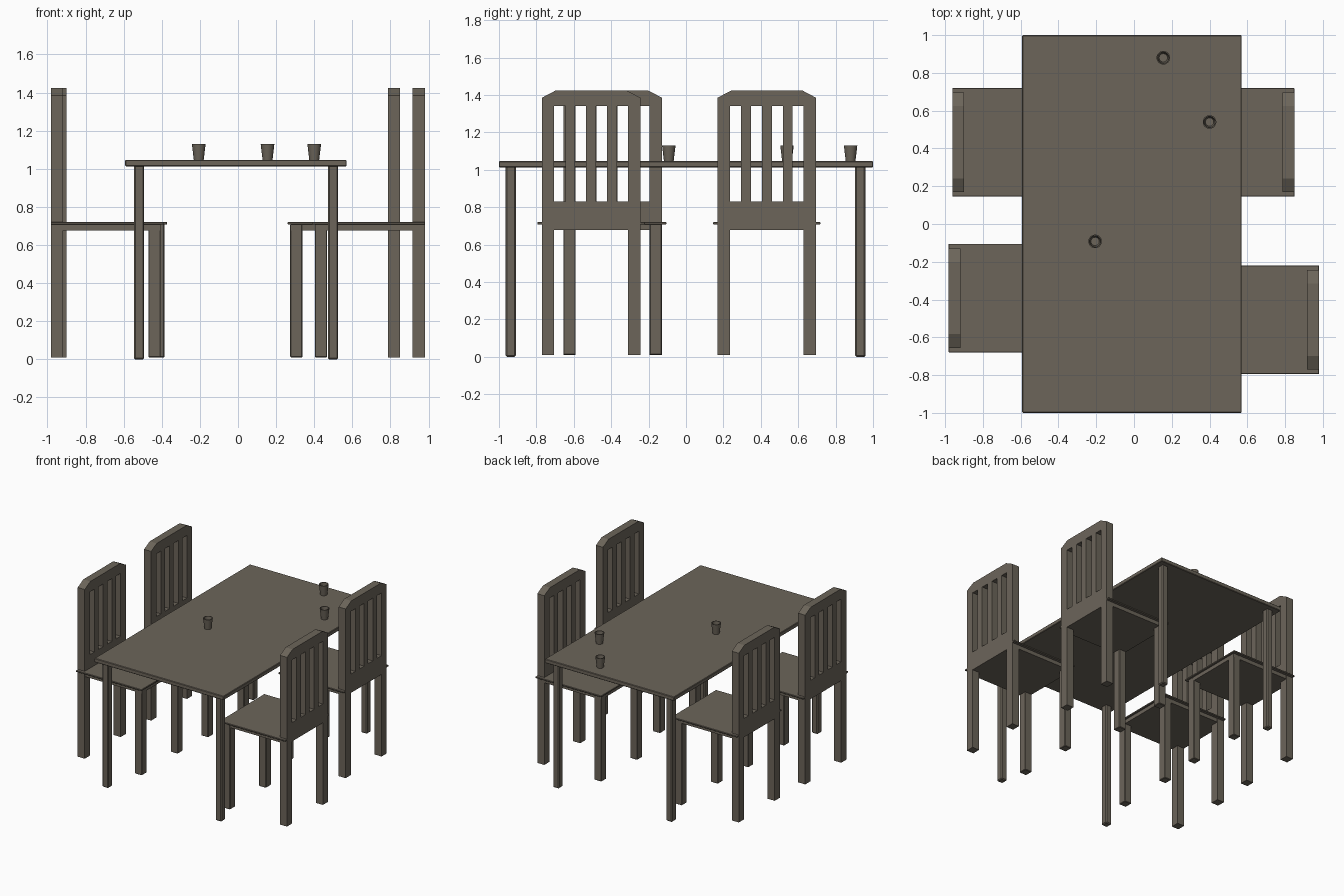
import bpy, bmesh
from mathutils import Matrix, Vector

cube = bpy.data.objects.get("Cube")
if cube:
    bpy.data.objects.remove(cube, do_unlink=True)

wood = bpy.data.materials.new("grey brown wood")
wood.use_nodes = True
COLOUR = (0.15, 0.13, 0.102, 1)
wood.diffuse_color = COLOUR
bsdf = next(n for n in wood.node_tree.nodes if n.type == 'BSDF_PRINCIPLED')
bsdf.inputs["Base Color"].default_value = COLOUR
bsdf.inputs["Roughness"].default_value = 0.8


def add_object(name, mesh):
    mesh.materials.clear()
    mesh.materials.append(wood)
    ob = bpy.data.objects.new(name, mesh)
    bpy.context.collection.objects.link(ob)
    return ob


def box(name, x, y, z, bevel=0.004):
    """Box from (low, high) pairs, with slightly eased edges."""
    lo = Vector(min(p) for p in (x, y, z))
    hi = Vector(max(p) for p in (x, y, z))
    bm = bmesh.new()
    bmesh.ops.create_cube(bm, size=1)
    for v in bm.verts:
        v.co = [lo[i] if v.co[i] < 0 else hi[i] for i in range(3)]
    mesh = bpy.data.meshes.new(name)
    bm.to_mesh(mesh)
    bm.free()
    ob = add_object(name, mesh)
    if bevel:
        mod = ob.modifiers.new("eased edges", 'BEVEL')
        mod.width = bevel
        mod.segments = 1
    return ob


def panel(name, outlines, x_mid, y_mid, thickness):
    """Upright board in the y-z plane; later outlines are holes."""
    curve = bpy.data.curves.new(name, 'CURVE')
    curve.dimensions = '2D'
    curve.fill_mode = 'BOTH'
    curve.extrude = thickness / 2
    for pts in outlines:
        sp = curve.splines.new('POLY')
        sp.points.add(len(pts) - 1)
        for p, (u, v) in zip(sp.points, pts):
            p.co = (u, v, 0, 1)
        sp.use_cyclic_u = True
    helper = bpy.data.objects.new(name + " helper", curve)
    bpy.context.collection.objects.link(helper)
    dg = bpy.context.evaluated_depsgraph_get()
    mesh = bpy.data.meshes.new_from_object(helper.evaluated_get(dg))
    bpy.data.objects.remove(helper, do_unlink=True)
    bm = bmesh.new()
    bm.from_mesh(mesh)
    bmesh.ops.remove_doubles(bm, verts=bm.verts, dist=1e-5)
    turn = Matrix(((0, 0, 1, x_mid), (1, 0, 0, y_mid), (0, 1, 0, 0), (0, 0, 0, 1)))
    bm.transform(turn)
    bmesh.ops.recalc_face_normals(bm, faces=bm.faces)
    for f in bm.faces:
        f.smooth = False
    bm.to_mesh(mesh)
    bm.free()
    return add_object(name, mesh)


# Chair: back panel with legs and slots in one board, seat, frame, front legs
FLOOR, FRAME, SEAT = 0.01, 0.677, 0.708
HALF, POST, THICK, SLAT = 0.2635, 0.066, 0.063, 0.053


def chair(name, x_back, y_mid):
    d = -1 if x_back > 0 else 1
    inner = HALF - POST
    half_outline = [(inner, FRAME), (inner, FLOOR), (HALF, FLOOR),
                    (HALF, 1.385), (HALF - 0.072, 1.423)]
    outline = half_outline + [(-u, v) for u, v in reversed(half_outline)]
    gap = (2 * inner - 3 * SLAT) / 4
    slots = []
    for i in range(4):
        a = -inner + i * (gap + SLAT)
        slots.append([(a, 0.83), (a, 1.34), (a + gap, 1.34), (a + gap, 0.83)])
    panel(name + "_back", [outline] + slots, x_back + d * THICK / 2, y_mid, THICK)

    def span(a, b):
        return (x_back + d * a, x_back + d * b)

    box(name + "_seat", span(0, 0.59), (y_mid - 0.287, y_mid + 0.287), (SEAT, 0.72), 0.002)
    box(name + "_seat_frame", span(THICK / 2, 0.575),
        (y_mid - HALF + 0.001, y_mid + HALF - 0.001), (FRAME, SEAT + 0.002), 0)
    for side, s in (("left", 1), ("right", -1)):
        box(f"{name}_front_leg_{side}", span(0.512, 0.576),
            (y_mid + s * inner, y_mid + s * HALF), (FLOOR, SEAT))


chair("chair_right_rear", -0.962, 0.432)
chair("chair_right_front", -0.982, -0.392)
chair("chair_left_rear", 0.85, 0.432)
chair("chair_left_front", 0.98, -0.507)

# Table
box("table_top", (-0.592, 0.57), (-1, 1), (1.013, 1.046))
for i, x in enumerate((-0.519, 0.499)):
    for j, y in enumerate((-0.937, 0.932)):
        box(f"table_leg_{i * 2 + j + 1}", (x - 0.027, x + 0.027),
            (y - 0.028, y + 0.028), (0, 1.02), 0.007)

# Cups: hollow tapered tumblers
CUP = [(0.026, 0), (0.036, 0.084), (0.030, 0.084), (0.022, 0.01)]


def cup(name, x, y, sides=24):
    bm = bmesh.new()
    rings = []
    for r, z in CUP:
        at = Matrix.Translation((x, y, 1.046 + z))
        rings.append(bmesh.ops.create_circle(bm, segments=sides, radius=r, matrix=at)["verts"])
    for a, b in zip(rings, rings[1:]):
        for k in range(sides):
            n = (k + 1) % sides
            bm.faces.new((a[k], a[n], b[n], b[k])).smooth = True
    bm.faces.new(rings[0])
    bm.faces.new(rings[-1])
    bmesh.ops.recalc_face_normals(bm, faces=bm.faces)
    for e in bm.edges:
        e.smooth = len(e.link_faces) == 2 and e.calc_face_angle(0) < 0.6
    mesh = bpy.data.meshes.new(name)
    bm.to_mesh(mesh)
    bm.free()
    add_object(name, mesh)


for i, (x, y) in enumerate(((-0.206, -0.092), (0.155, 0.88), (0.40, 0.54))):
    cup(f"cup_{i + 1}", x, y)
